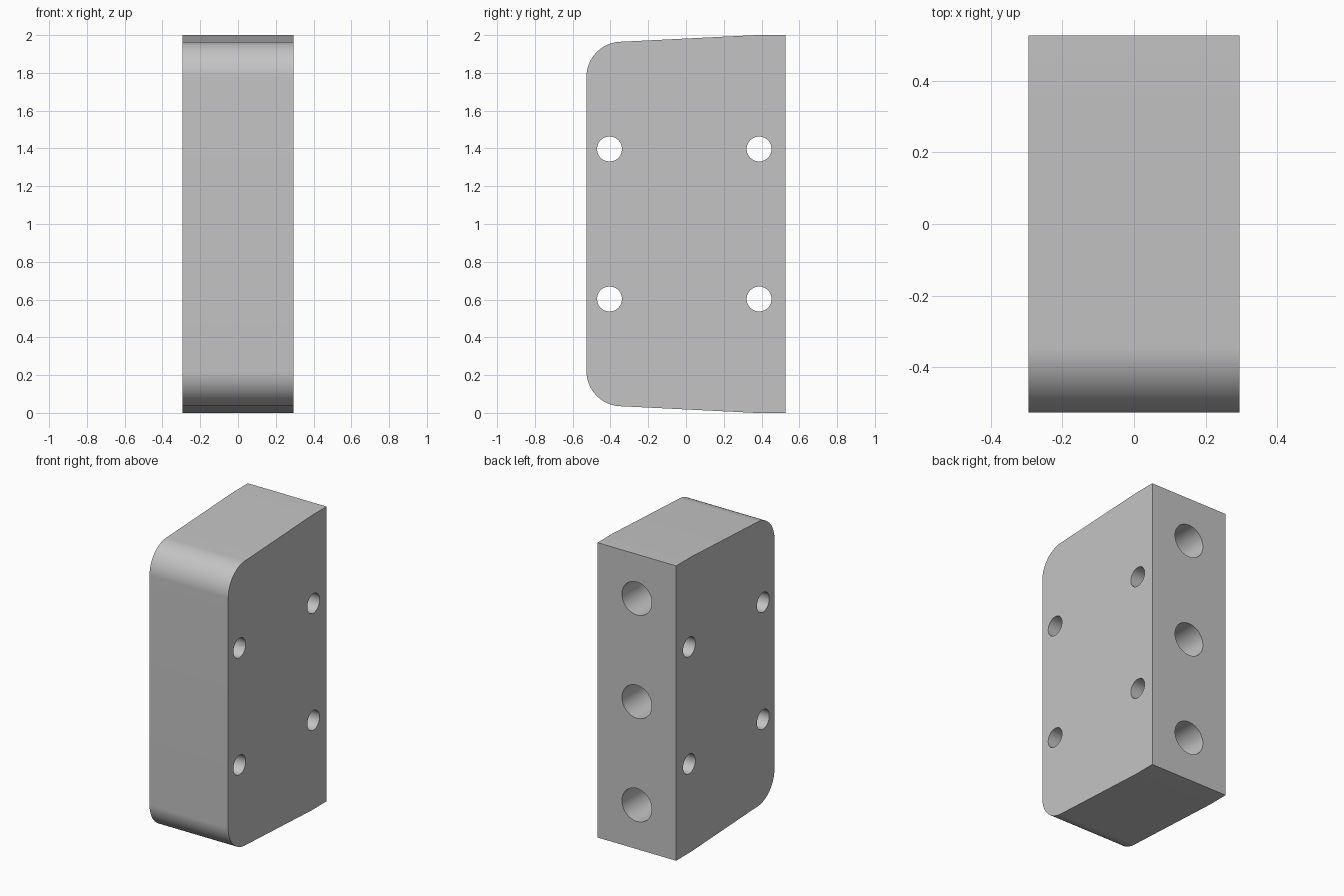
import bpy, bmesh, math
from mathutils import Matrix

cube = bpy.data.objects.get("Cube")
if cube:
    bpy.data.objects.remove(cube, do_unlink=True)

HALF_W, HALF_D, MID = 0.295, 0.527, 1.0
RADIUS, SHOULDER, FLAT_Y = 0.187, 0.965, 0.37
ARC_STEPS = 28

grey = bpy.data.materials.new("plain grey")
grey.use_nodes = True
colour = (0.55, 0.55, 0.55, 1)
grey.diffuse_color = colour
grey.node_tree.nodes["Principled BSDF"].inputs["Base Color"].default_value = colour


def add_object(name, bm):
    bmesh.ops.recalc_face_normals(bm, faces=bm.faces)
    mesh = bpy.data.meshes.new(name)
    bm.to_mesh(mesh)
    bm.free()
    mesh.materials.append(grey)
    obj = bpy.data.objects.new(name, mesh)
    bpy.context.collection.objects.link(obj)
    return obj


# Side profile: upper half from back to front, then mirrored downwards
upper = [(HALF_D, MID), (FLAT_Y, MID)]
for i in range(ARC_STEPS + 1):
    a = math.pi / 2 * (1 + i / ARC_STEPS)
    upper.append((-HALF_D + RADIUS + RADIUS * math.cos(a),
                  SHOULDER - RADIUS + RADIUS * math.sin(a)))
profile = upper + [(y, -z) for y, z in reversed(upper)]

# Block body extruded across its width
bm = bmesh.new()
face = bm.faces.new([bm.verts.new((-HALF_W, y, MID + z)) for y, z in profile])
result = bmesh.ops.extrude_face_region(bm, geom=[face])
side = [v for v in result["geom"] if isinstance(v, bmesh.types.BMVert)]
bmesh.ops.translate(bm, verts=side, vec=(2 * HALF_W, 0, 0))
block = add_object("block_body", bm)


def drill(bm, centre, axis, radius, length):
    turn = Matrix.Rotation(math.pi / 2, 4, 'Y' if axis == 'X' else 'X')
    bmesh.ops.create_cone(bm, cap_ends=True, segments=48, radius1=radius,
                          radius2=radius, depth=length,
                          matrix=Matrix.Translation(centre) @ turn)


# Four cross holes through the sides and three blind holes in the back
bm = bmesh.new()
for y in (-0.405, 0.387):
    for dz in (-0.397, 0.397):
        drill(bm, (0, y, MID + dz), 'X', 0.066, 1)
for dz in (-0.7, 0, 0.7):
    drill(bm, (0, HALF_D, MID + dz), 'Y', 0.112, 1.2)
cutter = add_object("hole_cutter", bm)
cutter.hide_render = True

# Cut the holes and shade the curved parts smoothly
cut = block.modifiers.new("holes", 'BOOLEAN')
cut.object = cutter
cut.operation = 'DIFFERENCE'
cut.solver = 'EXACT'
bpy.ops.object.select_all(action='DESELECT')
block.select_set(True)
bpy.context.view_layer.objects.active = block
bpy.ops.object.modifier_apply(modifier=cut.name)
bpy.data.objects.remove(cutter, do_unlink=True)
bpy.ops.object.shade_smooth_by_angle(angle=math.radians(30))
